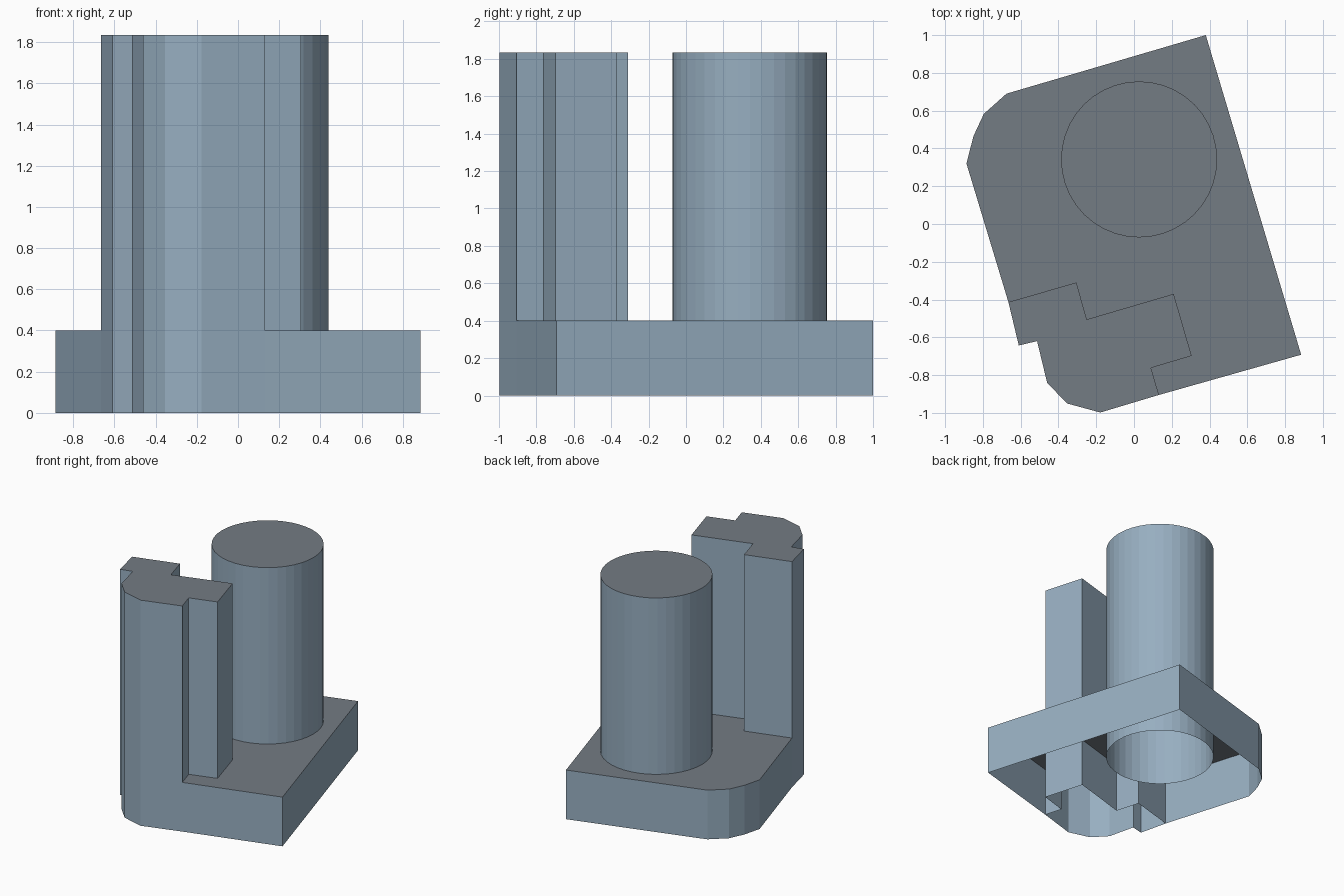
import bpy, bmesh
from math import cos, sin, pi

if "Cube" in bpy.data.objects:
    bpy.data.objects.remove(bpy.data.objects["Cube"])

BASE_TOP = 0.4
TOWER_TOP = 1.835

# Blue-grey walls, darker roofs
wall_mat = bpy.data.materials.new("wall_blue_grey")
wall_mat.diffuse_color = (0.31, 0.425, 0.53, 1)
wall_mat.use_nodes = True
wall_mat.node_tree.nodes["Principled BSDF"].inputs["Base Color"].default_value = wall_mat.diffuse_color
roof_mat = bpy.data.materials.new("roof_dark_grey")
roof_mat.diffuse_color = (0.175, 0.2, 0.23, 1)
roof_mat.use_nodes = True
roof_mat.node_tree.nodes["Principled BSDF"].inputs["Base Color"].default_value = roof_mat.diffuse_color

# Plan shapes, counter-clockwise
base_edge = [(0.132, -0.905), (0.885, -0.692), (0.38, 1.0), (-0.675, 0.69),
             (-0.795, 0.583), (-0.85, 0.465), (-0.887, 0.32), (-0.665, -0.413)]
tower_edge = [(-0.665, -0.413), (-0.61, -0.643), (-0.513, -0.62), (-0.46, -0.84),
              (-0.355, -0.95), (-0.178, -0.998), (0.132, -0.905)]
shared_edge = [(0.09, -0.762), (0.305, -0.698), (0.21, -0.37),
               (-0.25, -0.505), (-0.305, -0.31)]
circle = [(0.027 + 0.413 * cos(2 * pi * i / 40), 0.342 + 0.413 * sin(2 * pi * i / 40))
          for i in range(40)]


def shell(name, loops, height, wall_count):
    """Roof filled between the loops, walls down to the ground, open underneath.
    Only the first wall_count edges of the first loop get a wall."""
    bm = bmesh.new()
    edges, outer = [], None
    for loop in loops:
        vs = [bm.verts.new((x, y, height)) for x, y in loop]
        outer = outer or vs
        edges += [bm.edges.new((a, b)) for a, b in zip(vs, vs[1:] + vs[:1])]
    roof = bmesh.ops.triangle_fill(bm, use_beauty=True, edges=edges)["geom"]
    for f in roof:
        if isinstance(f, bmesh.types.BMFace):
            f.material_index = 1
            f.normal_update()
            if f.normal.z < 0:
                f.normal_flip()
    n = len(outer)
    feet = [bm.verts.new((v.co.x, v.co.y, 0)) for v in outer[:wall_count + 1]]
    for i in range(wall_count):
        j = (i + 1) % n
        bm.faces.new((outer[i], feet[i], feet[j], outer[j]))
    mesh = bpy.data.meshes.new(name)
    bm.to_mesh(mesh)
    bm.free()
    mesh.materials.append(wall_mat)
    mesh.materials.append(roof_mat)
    bpy.context.collection.objects.link(bpy.data.objects.new(name, mesh))


# Low podium around both towers
podium = base_edge + shared_edge[::-1]
shell("podium", [podium, circle], BASE_TOP, len(base_edge) - 1)

# Stepped tower and round tower, both reaching the ground
tower = tower_edge + shared_edge
shell("stepped_tower", [tower], TOWER_TOP, len(tower))
shell("round_tower", [circle], TOWER_TOP, len(circle))
